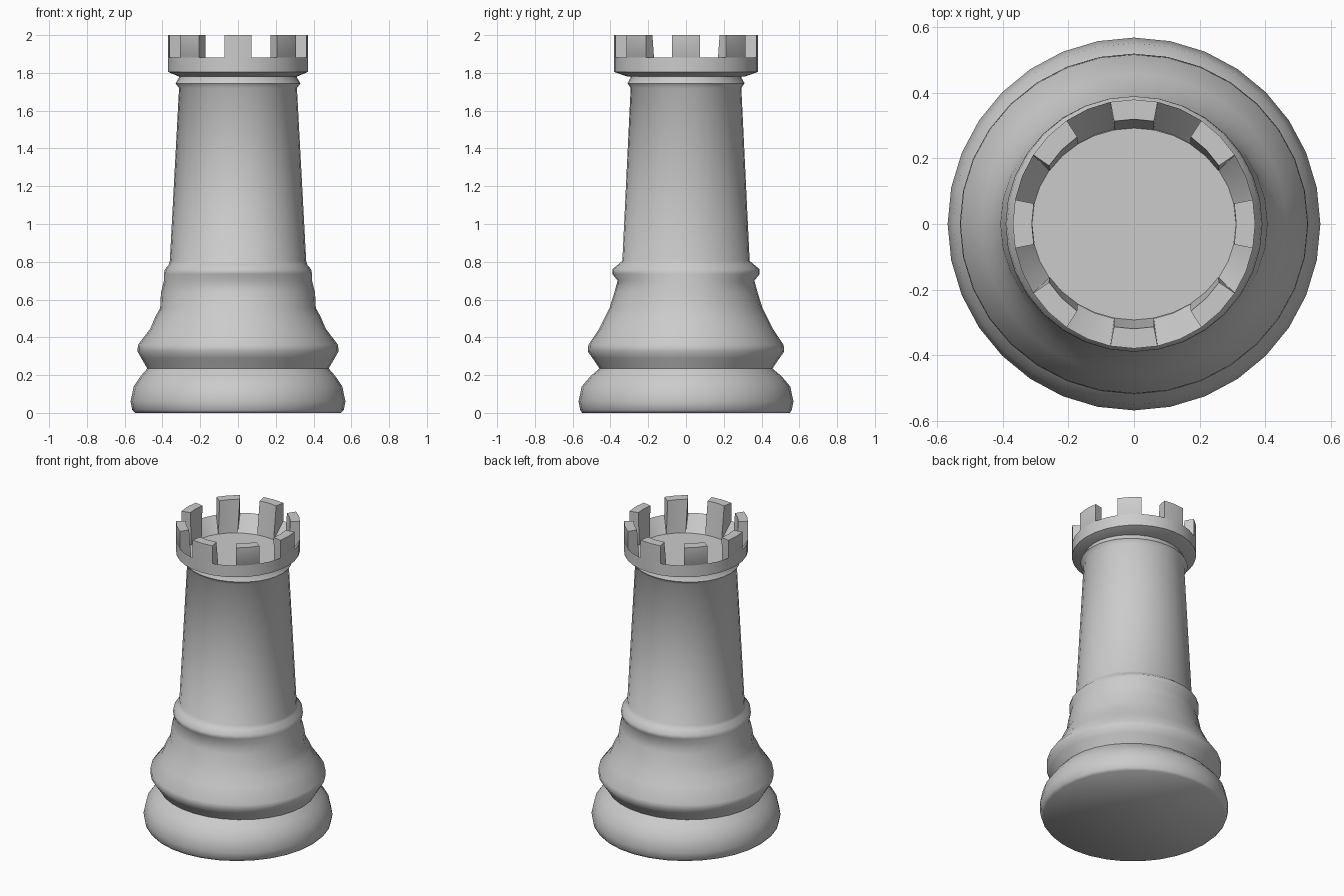
import bpy, bmesh, math

if "Cube" in bpy.data.objects:
    bpy.data.objects.remove(bpy.data.objects["Cube"])

SEG = 32
STEP = 2 * math.pi / SEG

mat = bpy.data.materials.new("stone grey")
mat.diffuse_color = (0.6, 0.6, 0.6, 1)
mat.use_nodes = True
mat.node_tree.nodes["Principled BSDF"].inputs["Base Color"].default_value = mat.diffuse_color


def finish(bm, name, angle):
    bmesh.ops.recalc_face_normals(bm, faces=bm.faces)
    me = bpy.data.meshes.new(name)
    bm.to_mesh(me)
    bm.free()
    me.materials.append(mat)
    ob = bpy.data.objects.new(name, me)
    bpy.context.collection.objects.link(ob)
    bpy.ops.object.select_all(action='DESELECT')
    ob.select_set(True)
    bpy.context.view_layer.objects.active = ob
    bpy.ops.object.shade_smooth_by_angle(angle=math.radians(angle))
    return ob


def ring_point(p, i):
    return (p[0] * math.cos(i * STEP), p[1] * math.sin(i * STEP), p[2])


def lathe(name, profile, angle):
    """Closed turned solid; profile points are (x radius, y radius, z)."""
    bm = bmesh.new()
    rings = [[bm.verts.new(ring_point(p, i)) for i in range(SEG)] for p in profile]
    for a, b in zip(rings, rings[1:]):
        for i in range(SEG):
            j = (i + 1) % SEG
            bm.faces.new((a[i], a[j], b[j], b[i]))
    bm.faces.new(rings[0])
    bm.faces.new(rings[-1])
    return finish(bm, name, angle)


# Base, body and shaft
lathe("body", [
    (.545, .55, 0), (.56, .56, .015), (.569, .569, .06), (.552, .552, .14),
    (.515, .505, .195), (.48, .458, .235), (.512, .495, .29), (.532, .52, .325),
    (.53, .517, .36), (.465, .46, .445), (.437, .428, .51), (.412, .405, .555),
    (.408, .38, .635), (.392, .362, .70), (.392, .39, .735), (.387, .39, .76),
    (.366, .36, .785), (.361, .337, .805), (.312, .293, 1.72),
    (.331, .31, 1.745), (.312, .293, 1.775), (.312, .293, 1.785)], 62)

# Crown ring, sloping inward to the sunken floor
lathe("crown", [
    (.31, .31, 1.78), (.37, .38, 1.805), (.37, .38, 1.882), (.31, .295, 1.78)], 40)

# Eight battlements, each two segments wide
bm = bmesh.new()
section = [(.37, .38, 1.882), (.37, .38, 2), (.312, .32, 2), (.31, .292, 1.779)]
for k in range(8):
    cuts = [[bm.verts.new(ring_point(p, 4 * k + d)) for p in section] for d in (-1, 0, 1)]
    for a, b in zip(cuts, cuts[1:]):
        for i in range(3):
            bm.faces.new((a[i], a[i + 1], b[i + 1], b[i]))
    bm.faces.new(cuts[0])
    bm.faces.new(cuts[-1])
# keep open bottoms resting on the crown slope; orient faces outward
bmesh.ops.holes_fill(bm, edges=[e for e in bm.edges if e.is_boundary], sides=0)
finish(bm, "battlements", 40)
